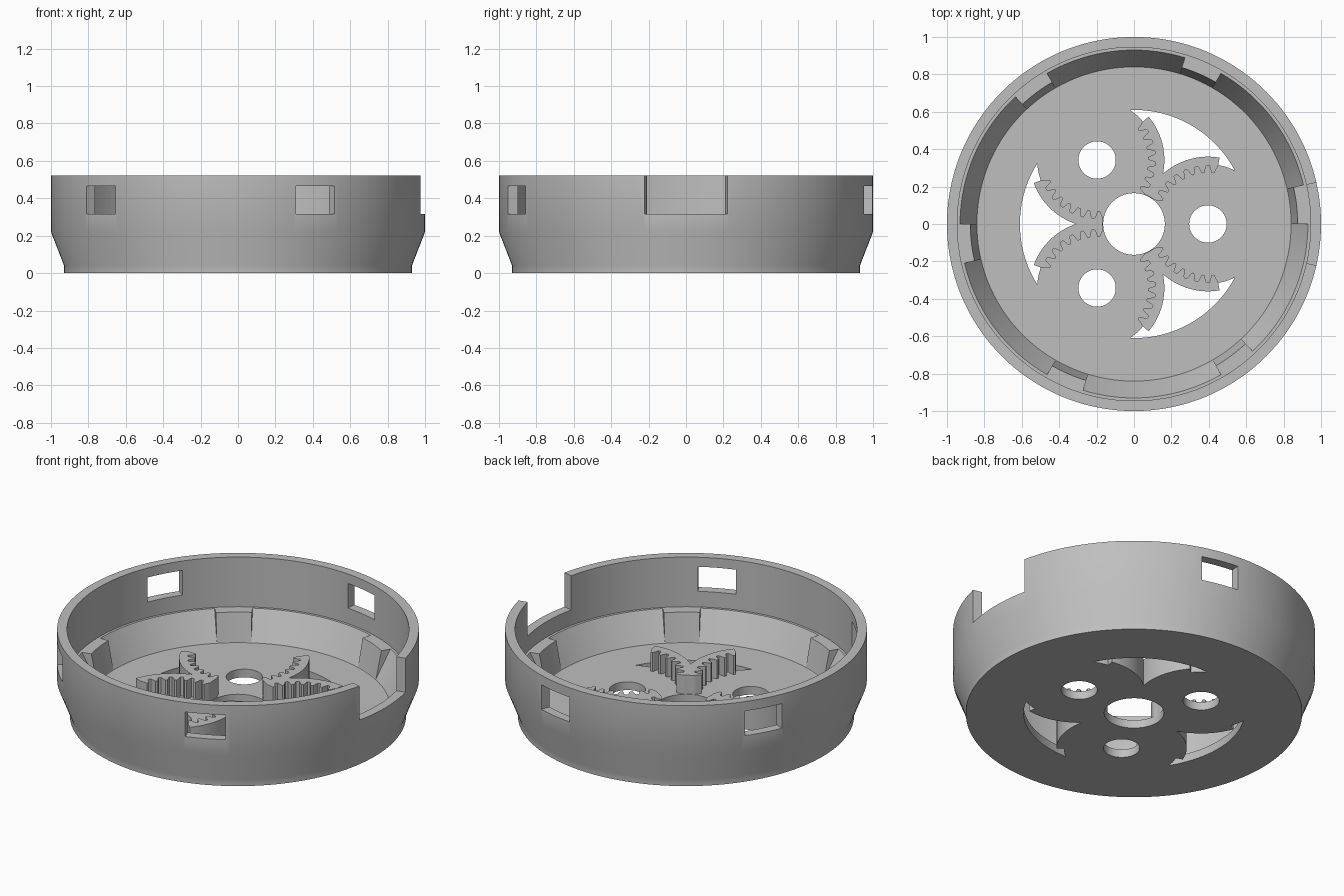
import bpy, bmesh, math
from math import cos, sin, radians, pi
from mathutils import Matrix, Vector

cube = bpy.data.objects.get("Cube")
if cube:
    bpy.data.objects.remove(cube, do_unlink=True)

grey = bpy.data.materials.new("light grey plastic")
grey.use_nodes = True
color = (0.52, 0.52, 0.52, 1)
grey.diffuse_color = color
grey.node_tree.nodes["Principled BSDF"].inputs["Base Color"].default_value = color

HUB = 0.395    # distance of the gear holes from the centre
FLOOR = 0.05
LEDGE = 0.22
TEETH = 32


def arc(radius, start, end, steps, cx=0.0):
    """Points along an arc, in degrees, around (cx, 0)."""
    angles = [radians(start + (end - start) * i / steps) for i in range(steps + 1)]
    return [(cx + radius * cos(a), radius * sin(a)) for a in angles]


def mirror(points):
    """Reflect across the line at 60 degrees, reversing the order."""
    c, s = cos(2 * pi / 3), sin(2 * pi / 3)
    return [(x * c + y * s, x * s - y * c) for x, y in reversed(points)]


def prism(bm, points, z0, z1, turn=0):
    """Upright prism over an outline."""
    rot = Matrix.Rotation(radians(turn), 3, 'Z')
    rings = [[bm.verts.new(rot @ Vector((x, y, z))) for x, y in points] for z in (z0, z1)]
    bridge(bm, *rings)
    bm.faces.new(rings[0])
    bm.faces.new(rings[1])


def bridge(bm, a, b):
    for i in range(len(a)):
        j = (i + 1) % len(a)
        bm.faces.new((a[i], a[j], b[j], b[i]))


def sector(bm, profile, start, end, steps=8):
    """Sweep a closed (radius, z) profile through part of a turn."""
    rings = []
    for i in range(steps + 1):
        a = radians(start + (end - start) * i / steps)
        rings.append([bm.verts.new((r * cos(a), r * sin(a), z)) for r, z in profile])
    for a, b in zip(rings, rings[1:]):
        bridge(bm, a, b)
    bm.faces.new(rings[0])
    bm.faces.new(rings[-1])


def finish(bm, name):
    bmesh.ops.recalc_face_normals(bm, faces=bm.faces)
    mesh = bpy.data.meshes.new(name)
    bm.to_mesh(mesh)
    bm.free()
    mesh.materials.append(grey)
    obj = bpy.data.objects.new(name, mesh)
    bpy.context.collection.objects.link(obj)
    return obj


def activate(obj):
    bpy.ops.object.select_all(action='DESELECT')
    obj.select_set(True)
    bpy.context.view_layer.objects.active = obj


# Round housing, turned from a closed profile
profile = [(0, 0), (0.93, 0), (0.93, 0.04), (1, LEDGE), (1, 0.523), (0.945, 0.523),
           (0.945, LEDGE), (0.93, LEDGE), (0.84, FLOOR), (0, FLOOR)]
bm = bmesh.new()
verts = [bm.verts.new((r, 0, z)) for r, z in profile]
edges = [bm.edges.new(pair) for pair in zip(verts, verts[1:])]
bmesh.ops.spin(bm, geom=verts + edges, cent=(0, 0, 0), axis=(0, 0, 1),
               angle=2 * pi, steps=144, use_merge=True)
bmesh.ops.remove_doubles(bm, verts=bm.verts, dist=1e-4)
housing = finish(bm, "housing")

# Cutter: centre hole, gear holes, crescents, wall windows and side notch
bm = bmesh.new()
prism(bm, arc(0.165, 0, 354, 59), -0.1, 0.1)
half = arc(0.32, 63.3, 80, 6, HUB) + arc(0.36, 80, 131.8, 18, HUB)
crescent = half + mirror(half)[1:] + arc(0.61, 92.1, 27.9, 32)[1:-1]
for turn in (0, 120, 240):
    prism(bm, arc(0.1, 0, 352.5, 47, HUB), -0.1, 0.1, turn)
    prism(bm, crescent, -0.1, 0.1, turn)
for i in range(1, 5):
    sector(bm, [(0.9, 0.315), (1.1, 0.315), (1.1, 0.465), (0.9, 0.465)], 72 * i, 72 * i + 13)
sector(bm, [(0.9, 0.315), (1.1, 0.315), (1.1, 0.6), (0.9, 0.6)], -12.8, 12.8, 12)
cutter = finish(bm, "opening_cutter")
cutter.hide_render = True

activate(housing)
cut = housing.modifiers.new("openings", 'BOOLEAN')
cut.operation = 'DIFFERENCE'
cut.solver = 'EXACT'
cut.object = cutter
bpy.ops.object.modifier_apply(modifier=cut.name)
bpy.data.objects.remove(cutter, do_unlink=True)

# Toothed guide walls, joined in pairs beside each crescent
teeth = []
for i in range(97):
    a = 80 + 75 * i / 96
    wave = max(-1, min(1, 1.5 * cos(radians(a * TEETH))))
    r = 0.293 + 0.02 * wave
    teeth.append((HUB + r * cos(radians(a)), r * sin(radians(a))))
back = arc(0.36, 80, 131.8, 18, HUB)
outline = back + mirror(back)[1:] + mirror(teeth[::-1]) + arc(0.168, 70, 50, 6) + teeth[::-1]
for n, turn in enumerate((0, 120, 240)):
    bm = bmesh.new()
    prism(bm, outline, FLOOR - 0.01, 0.165, turn)
    finish(bm, f"toothed_guide_{n + 1}")

# Six support blocks on the sloping inner wall
for n in range(6):
    bm = bmesh.new()
    sector(bm, [(0.84, 0.045), (0.875, LEDGE), (0.93, LEDGE), (0.9, 0.045)], 60 * n, 60 * n + 13)
    finish(bm, f"support_block_{n + 1}")

for obj in bpy.context.collection.objects:
    if obj.type == 'MESH':
        activate(obj)
        bpy.ops.object.shade_smooth_by_angle(angle=radians(30))
